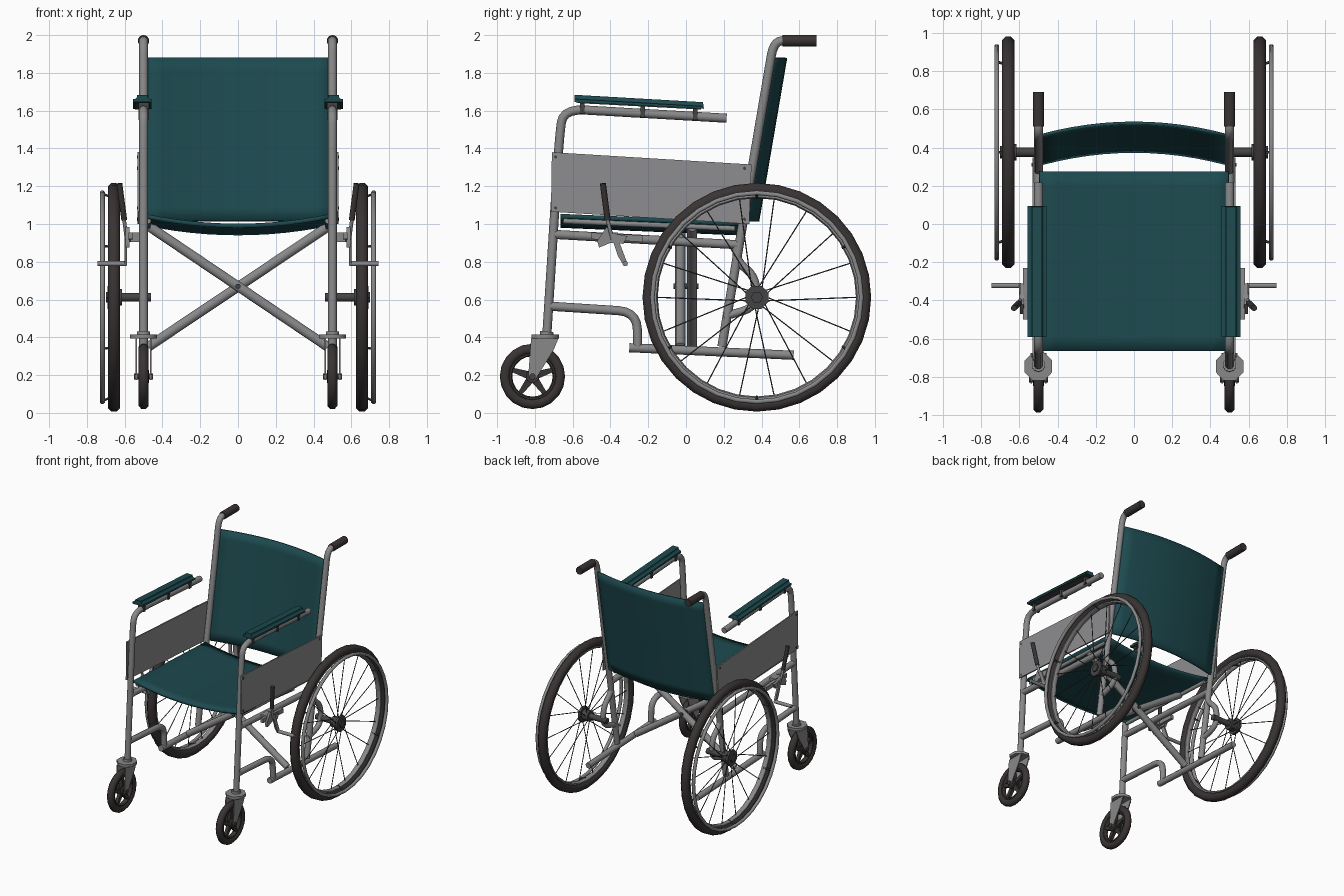
import bpy, bmesh, math
from mathutils import Vector as V

if "Cube" in bpy.data.objects:
    bpy.data.objects.remove(bpy.data.objects["Cube"])

def material(name, rgb):
    m = bpy.data.materials.new(name)
    m.diffuse_color = (*rgb, 1)
    m.use_nodes = True
    m.node_tree.nodes["Principled BSDF"].inputs["Base Color"].default_value = m.diffuse_color
    return m

TEAL = material("teal fabric", (0.012, 0.068, 0.078))
METAL = material("grey metal", (0.25, 0.25, 0.255))
PANEL = material("panel grey", (0.27, 0.27, 0.28))
RUBBER = material("dark rubber", (0.042, 0.034, 0.034))
DARK = material("dark fittings", (0.06, 0.056, 0.056))

def finish(name, bm, mat, mirror=True, thick=0):
    bmesh.ops.recalc_face_normals(bm, faces=bm.faces)
    me = bpy.data.meshes.new(name)
    bm.to_mesh(me)
    bm.free()
    me.materials.append(mat)
    ob = bpy.data.objects.new(name, me)
    bpy.context.collection.objects.link(ob)
    bpy.context.view_layer.objects.active = ob
    bpy.ops.object.select_all(action='DESELECT')
    ob.select_set(True)
    bpy.ops.object.shade_smooth_by_angle(angle=math.radians(50))
    if thick:
        s = ob.modifiers.new("thickness", 'SOLIDIFY')
        s.thickness, s.offset = thick, 0
    if mirror:
        ob.modifiers.new("mirror", 'MIRROR').use_mirror_merge = False
    return ob

def rounded(pts, r, n=5):
    """Round the inner corners of a polyline."""
    pts = [V(p) for p in pts]
    out = [pts[0]]
    for a, b, c in zip(pts, pts[1:], pts[2:]):
        p = b + (a - b).normalized() * min(r, (a - b).length * .48)
        q = b + (c - b).normalized() * min(r, (c - b).length * .48)
        for i in range(n + 1):
            t = i / n
            out.append(p * (1 - t) ** 2 + b * 2 * t * (1 - t) + q * t * t)
    return out + [pts[-1]]

def sweep(bm, pts, ra, rb=None, sides=10, closed=False):
    """Sweep an ellipse (ra along x, rb across) along a path."""
    rb = rb or ra
    pts = [V(p) for p in pts]
    n, rings = len(pts), []
    for i, p in enumerate(pts):
        if closed:
            t = pts[(i + 1) % n] - pts[i - 1]
        else:
            t = pts[min(i + 1, n - 1)] - pts[max(i - 1, 0)]
        t.normalize()
        ref = V((1, 0, 0)) if abs(t.x) < 0.9 else V((0, 0, 1))
        u = (ref - t * ref.dot(t)).normalized()
        w = t.cross(u)
        rings.append([bm.verts.new(p + u * ra * math.cos(a) + w * rb * math.sin(a))
                      for a in (2 * math.pi * (k + .5) / sides for k in range(sides))])
    for i in range(n if closed else n - 1):
        a, b = rings[i], rings[(i + 1) % n]
        for k in range(sides):
            j = (k + 1) % sides
            bm.faces.new((a[k], a[j], b[j], b[k]))
    if not closed:
        bm.faces.new(rings[0])
        bm.faces.new(rings[-1])

def prism(bm, yz, x0, x1):
    """Extrude a side-view outline from x0 to x1."""
    a = [bm.verts.new((x0, y, z)) for y, z in yz]
    b = [bm.verts.new((x1, y, z)) for y, z in yz]
    bm.faces.new(a)
    bm.faces.new(b)
    for i in range(len(a)):
        j = (i + 1) % len(a)
        bm.faces.new((a[i], a[j], b[j], b[i]))

def circle(x, y, z, r, n):
    return [(x, y + r * math.cos(2 * math.pi * i / n), z + r * math.sin(2 * math.pi * i / n)) for i in range(n)]

def tubes(name, mat, *paths, r=0.024, bend=0.08, mirror=True):
    bm = bmesh.new()
    for p in paths:
        sweep(bm, rounded(p, bend), r)
    return finish(name, bm, mat, mirror)

def ring(name, mat, x, y, z, r, ra, rb, n=32, sides=8):
    bm = bmesh.new()
    sweep(bm, circle(x, y, z, r, n), ra, rb, sides, True)
    return finish(name, bm, mat)

def plates(name, mat, *items):
    bm = bmesh.new()
    for yz, x0, x1 in items:
        prism(bm, yz, x0, x1)
    return finish(name, bm, mat)

def sheet(name, f, thick, n=12):
    bm = bmesh.new()
    g = [[bm.verts.new(f(i / n * 2 - 1, j / n)) for j in range(n + 1)] for i in range(n + 1)]
    for i in range(n):
        for j in range(n):
            bm.faces.new((g[i][j], g[i + 1][j], g[i + 1][j + 1], g[i][j + 1]))
    return finish(name, bm, TEAL, False, thick)

X = 0.5  # side frame plane

# Side frame
tubes("back_post", METAL, [(X, .19, .35), (X, .465, 1.97), (X, .56, 1.97)])
tubes("front_post_and_arm", METAL, [(X, -.737, .41), (X, -.67, 1.46), (X, -.65, 1.61), (X, .215, 1.56)], bend=.12)
tubes("upper_side_rail", METAL, [(X, -.70, .945), (X, .28, .89)])
tubes("lower_side_rail", METAL, [(X, -.725, .565), (X, -.26, .535), (X, -.255, .34)], bend=.1)
tubes("bottom_rail", METAL, [(X, -.30, .345), (X, .57, .305)])
tubes("seat_rail", METAL, [(.475, -.65, 1.016), (.475, .26, .976)], r=.015)
tubes("axle_bracket", METAL, [(X, .265, .90), (X, .27, .80), (X, .37, .72), (X, .375, .56), (X, .20, .51)], r=.022)
tubes("grip", RUBBER, [(X, .51, 1.97), (X, .69, 1.97)], r=.031)

# Folding cross brace with pivot
tubes("cross_brace_front", METAL, [(-.475, -.03, .99), (.475, -.03, .35)], r=.027, mirror=False)
tubes("cross_brace_back", METAL, [(.475, .032, .985), (-.475, .032, .35)], r=.027, mirror=False)
tubes("cross_pivot", DARK, [(0, -.065, .67), (0, .065, .67)], r=.014, mirror=False)

# Seat and back cloth
sheet("seat", lambda u, v: (.495 * u, -.665 + .94 * v, 1.043 - .04 * v - .052 * (1 - u * u)), .022)
sheet("backrest", lambda u, v: (.485 * u, .315 + .148 * v + .065 * (1 - u * u), 1.015 + .865 * v), .016)

# Armrest pad, its base and brackets, and side panel
bm = bmesh.new()
prism(bm, [(-.59, 1.645), (-.59, 1.684), (.09, 1.645), (.095, 1.61)], .458, .556)
bmesh.ops.bevel(bm, geom=[e for e in bm.edges if abs(e.verts[0].co.x - e.verts[1].co.x) < .01
                          and e.calc_length() > .3 and e.verts[0].co.z > 1.64 and e.verts[1].co.z > 1.62],
                offset=.022, segments=3, affect='EDGES')
finish("arm_pad", bm, TEAL)
plates("pad_base", DARK, ([(-.575, 1.64), (-.575, 1.646), (.08, 1.612), (.08, 1.606)], .468, .546))
plates("pad_bracket", DARK, *[([(y - .012, z), (y + .012, z), (y + .012, z + .065), (y - .012, z + .065)], .472, .528)
                              for y, z in ((-.55, 1.585), (-.23, 1.565), (.05, 1.55))])
plates("side_panel", PANEL, ([(-.715, 1.065), (-.71, 1.38), (.347, 1.315), (.335, 1.0)], .522, .532))
bm = bmesh.new()
for y, z in ((-.69, 1.355), (-.69, 1.085), (.31, 1.295), (.31, 1.025)):
    sweep(bm, [(.528, y, z), (.535, y, z)], .009, sides=8)
finish("panel_screws", bm, DARK)

# Rear wheels
WX, WY, WZ = .657, .375, .612
ring("rear_tyre", RUBBER, WX, WY, WZ, .573, .035, .035, 32)
ring("rear_rim", METAL, WX, WY, WZ, .537, .022, .013, 32)
ring("hand_rim", METAL, .718, WY, WZ, .553, .014, .013, 32)
bm = bmesh.new()
for i in range(18):
    a = 2 * math.pi * i / 18
    b = a + (.5 if i % 2 else -.5)
    hx = WX + (.025 if i % 2 else -.025)
    sweep(bm, [(hx, WY + .04 * math.cos(b), WZ + .04 * math.sin(b)),
               (WX, WY + .53 * math.cos(a), WZ + .53 * math.sin(a))], .0033, sides=5)
finish("spokes", bm, DARK)
bm = bmesh.new()
for i in range(6):
    a = 2 * math.pi * i / 6 - math.pi / 2
    c, s = math.cos(a), math.sin(a)
    sweep(bm, [(WX, WY + .525 * c, WZ + .525 * s), (.718, WY + .548 * c, WZ + .548 * s)], .007, sides=6)
finish("hand_rim_mounts", bm, DARK)
bm = bmesh.new()
sweep(bm, [(.615, WY, WZ), (.675, WY, WZ)], .045, sides=12)
sweep(bm, [(.67, WY, WZ), (.69, WY, WZ)], .066, sides=8)
sweep(bm, [(.688, WY, WZ), (.70, WY, WZ)], .032, sides=6)
sweep(bm, [(.46, WY, WZ), (.62, WY, WZ)], .024, sides=10)
finish("hub_and_axle", bm, DARK)

# Front casters
CY, CZ = -.813, .193
ring("caster_tyre", RUBBER, X, CY, CZ, .146, .028, .029, 20)
ring("caster_rim", RUBBER, X, CY, CZ, .118, .02, .012, 20)
bm = bmesh.new()
for i in range(5):
    a = 2 * math.pi * i / 5 + math.pi / 2
    c, s = math.cos(a), math.sin(a)
    prism(bm, [(CY + r * c - w * s, CZ + r * s + w * c)
               for r, w in ((.01, -.022), (.118, -.011), (.118, .011), (.01, .022))], X - .013, X + .013)
sweep(bm, [(X - .028, CY, CZ), (X + .028, CY, CZ)], .036, sides=12)
finish("caster_spokes", bm, RUBBER)
bm = bmesh.new()
sweep(bm, [(X - .05, CY, CZ), (X + .05, CY, CZ)], .017, sides=8)
finish("caster_axle", bm, DARK)
fork = [(-.82, .395), (-.675, .395), (-.70, .335), (-.795, .18), (-.825, .175), (-.835, .20)]
plates("caster_fork", METAL, (fork, X - .042, X - .034), (fork, X + .034, X + .042))
bm = bmesh.new()
sweep(bm, [(X, -.745, .393), (X, -.745, .415)], .078, .08, 8)
sweep(bm, [(X, -.738, .41), (X, -.736, .43)], .036)
finish("caster_crown", bm, METAL)

# Parking brakes
plates("brake_plate", METAL,
       ([(-.47, .91), (-.42, .985), (-.38, .95), (-.31, .935), (-.33, .895), (-.40, .90), (-.46, .875)], .575, .595),
       ([(-.40, .95), (-.37, .95), (-.31, .79), (-.33, .78), (-.36, .83)], .588, .602),
       ([(-.50, .92), (-.23, .905), (-.23, .94), (-.50, .955)], .555, .58),
       ([(-.44, .905), (-.36, .905), (-.36, .955), (-.44, .955)], .515, .57))
tubes("brake_bar", METAL, [(.59, -.322, .79), (.745, -.322, .79)], r=.014)
tubes("brake_arm", METAL, [(.59, -.39, .92), (.605, -.42, 1.04)], r=.01)
tubes("brake_lever_grip", RUBBER, [(.602, -.415, 1.02), (.628, -.44, 1.215)], r=.016)
